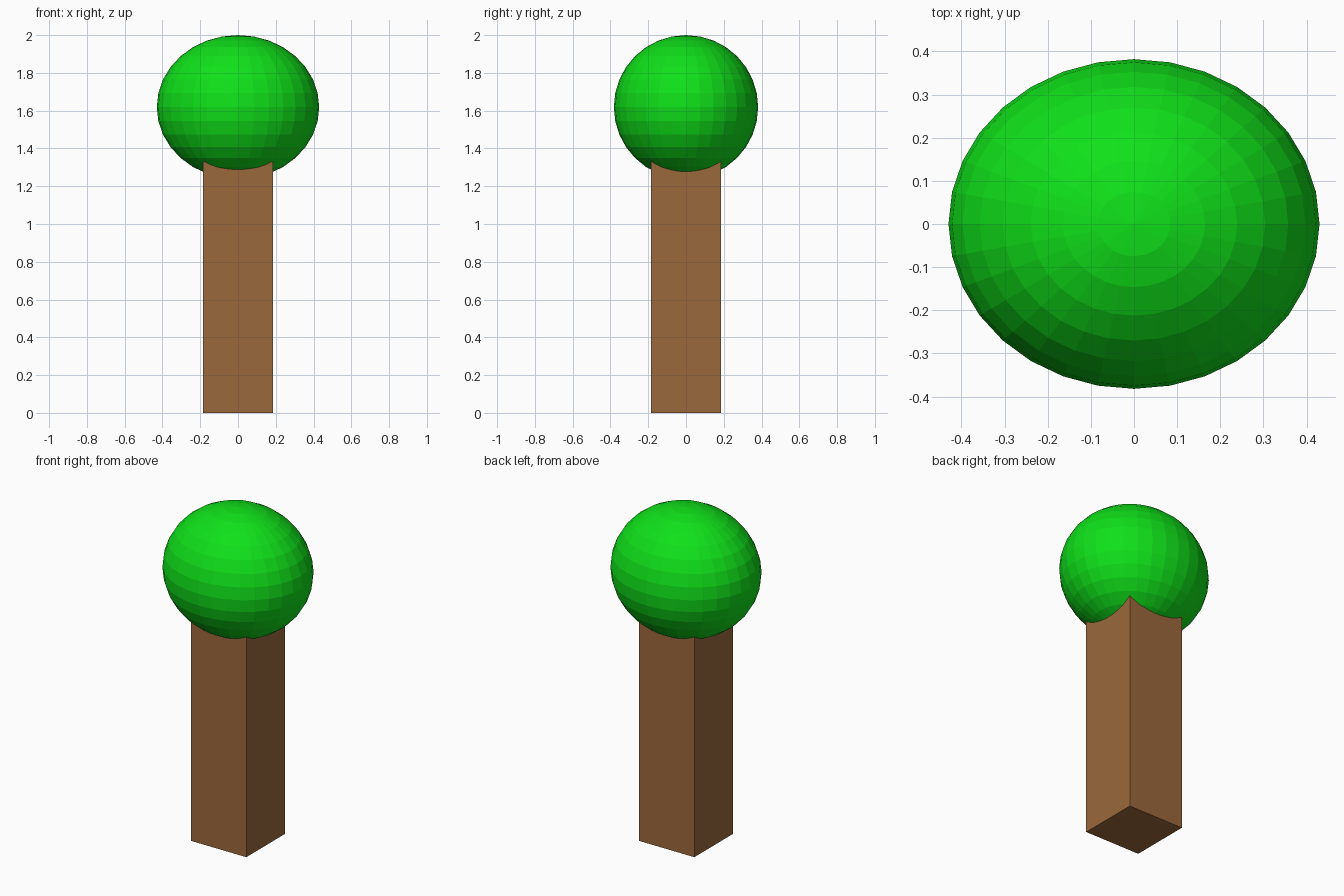
import bpy

if "Cube" in bpy.data.objects:
    bpy.data.objects.remove(bpy.data.objects["Cube"])


def paint(obj, name, rgb):
    mat = bpy.data.materials.new(name)
    mat.diffuse_color = (*rgb, 1)
    mat.use_nodes = True
    mat.node_tree.nodes["Principled BSDF"].inputs["Base Color"].default_value = mat.diffuse_color
    obj.data.materials.append(mat)


# Square trunk, running up into the crown
TRUNK_W, TRUNK_H = 0.372, 1.5
bpy.ops.mesh.primitive_cube_add(size=1, location=(0, 0, TRUNK_H / 2))
trunk = bpy.context.object
trunk.name = "trunk"
trunk.scale = (TRUNK_W, TRUNK_W, TRUNK_H)
paint(trunk, "bark", (0.33, 0.14, 0.045))

# Faceted leafy crown, slightly wider along x
bpy.ops.mesh.primitive_uv_sphere_add(segments=32, ring_count=16, radius=1,
                                     location=(0, 0, 1.619))
crown = bpy.context.object
crown.name = "crown"
crown.scale = (0.43, 0.382, 0.381)
paint(crown, "leaves", (0.005, 0.75, 0.01))

# Bake sizes and keep facets flat
for obj in (trunk, crown):
    obj.select_set(True)
bpy.ops.object.transform_apply(location=False, rotation=False, scale=True)
bpy.ops.object.shade_flat()
